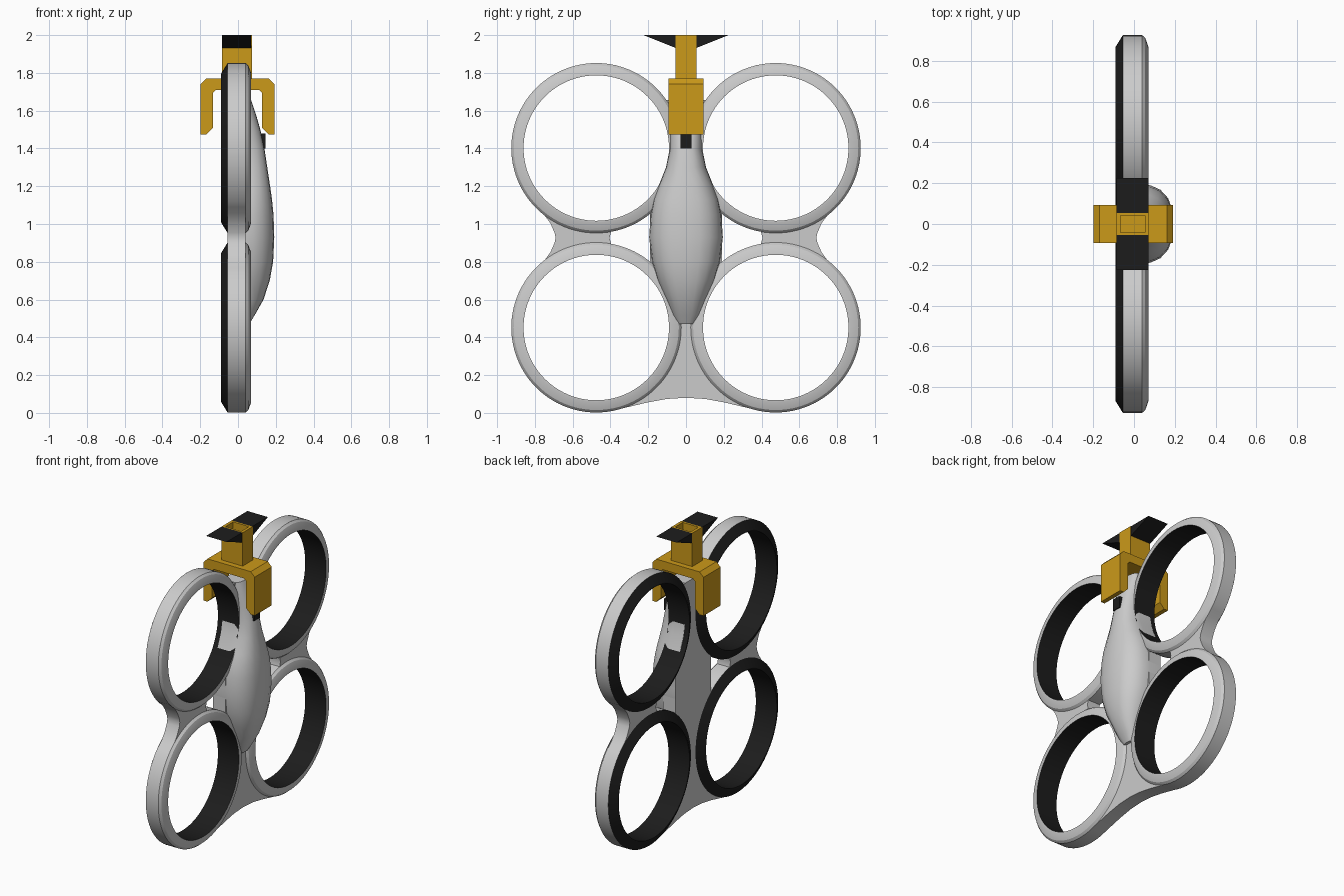
import bpy, bmesh
from math import sin, cos, radians, pi
from mathutils import Matrix

if "Cube" in bpy.data.objects:
    bpy.data.objects.remove(bpy.data.objects["Cube"])

RY, RZ_LOW, RZ_TOP = 0.475, 0.452, 1.402   # ring centres
R_OUT, R_IN = 0.45, 0.385
X_BACK, X_FRONT = -0.055, 0.04             # plate faces
MID = (RZ_LOW + RZ_TOP) / 2


def material(name, color):
    m = bpy.data.materials.new(name)
    m.diffuse_color = (*color, 1)
    m.use_nodes = True
    m.node_tree.nodes["Principled BSDF"].inputs["Base Color"].default_value = m.diffuse_color
    return m


BLACK = material("black", (0.012, 0.012, 0.012))
YELLOW = material("yellow", (0.6, 0.32, 0.01))


def add(name, bm, mat=None, smooth=None, fix=True):
    if fix:
        bmesh.ops.recalc_face_normals(bm, faces=bm.faces)
    me = bpy.data.meshes.new(name)
    bm.to_mesh(me)
    bm.free()
    ob = bpy.data.objects.new(name, me)
    bpy.context.collection.objects.link(ob)
    if mat:
        me.materials.append(mat)
    if smooth:
        bpy.ops.object.select_all(action='DESELECT')
        ob.select_set(True)
        bpy.context.view_layer.objects.active = ob
        bpy.ops.object.shade_smooth_by_angle(angle=radians(smooth))
    return ob


def arc(z, a0, a1, r=R_OUT, n=40, y=RY):
    return [(y + r * cos(radians(a0 + (a1 - a0) * i / n)),
             z + r * sin(radians(a0 + (a1 - a0) * i / n))) for i in range(n + 1)]


def mirror(pts):
    return [(-y, z) for y, z in reversed(pts)]


def prism(bm, pts, axis, lo, hi):
    """Extrude a 2D polygon along an axis ('x': points are y,z; 'y': x,z)."""
    put = (lambda p, t: (t, p[0], p[1])) if axis == 'x' else (lambda p, t: (p[0], t, p[1]))
    a, b = [[bm.verts.new(put(p, t)) for p in pts] for t in (lo, hi)]
    bm.faces.new(a)
    bm.faces.new(b[::-1])
    for i in range(len(pts)):
        j = (i + 1) % len(pts)
        bm.faces.new((a[i], b[i], b[j], a[j]))


# Frame plate: outline with four rotor holes and two side windows
waist = [(0.757, 0.797), (0.718, 0.85), (0.696, 0.90), (0.69, MID)]
waist += [(y, 2 * MID - z) for y, z in waist[-2::-1]]
half = [(0.1, 0.074), (0.2, 0.056)] + arc(RZ_LOW, -108, 44) + waist + arc(RZ_TOP, -44, 145.5)
outline = [(0, 0.08)] + half + [(0, 1.66)] + mirror(half)
low = arc(RZ_LOW, 129, 100, n=12)
window = low + [(0.405, MID)] + [(y, 2 * MID - z) for y, z in reversed(low)]
loops = [outline, window, mirror(window)]
for z in (RZ_LOW, RZ_TOP):
    for s in (1, -1):
        loops.append(arc(z, 0, 357, R_IN + 0.004, 119, s * RY))
curve = bpy.data.curves.new("frame_outline", 'CURVE')
curve.dimensions = '2D'
curve.fill_mode = 'BOTH'
curve.extrude = (X_FRONT - X_BACK) / 2
for pts in loops:
    sp = curve.splines.new('POLY')
    sp.points.add(len(pts) - 1)
    for p, (y, z) in zip(sp.points, pts):
        p.co = (y, z, 0, 1)
    sp.use_cyclic_u = True
tmp = bpy.data.objects.new("frame_outline", curve)
bpy.context.collection.objects.link(tmp)
me = bpy.data.meshes.new_from_object(tmp.evaluated_get(bpy.context.evaluated_depsgraph_get()))
bpy.data.objects.remove(tmp)
bm = bmesh.new()
bm.from_mesh(me)
bmesh.ops.remove_doubles(bm, verts=bm.verts, dist=0.0002)
bm.transform(Matrix(((0, 0, 1, (X_FRONT + X_BACK) / 2), (1, 0, 0, 0), (0, 1, 0, 0), (0, 0, 0, 1))))
add("frame_plate", bm, smooth=30)


# Rotor rings: sloped grey front rim, black duct and back rim
def lathe(name, profile, y, z, mat=None, n=96):
    bm = bmesh.new()
    rows = [[bm.verts.new((x, y + r * cos(2 * pi * i / n), z + r * sin(2 * pi * i / n)))
             for i in range(n)] for x, r in profile]
    for a, b in zip(rows, rows[1:]):
        for i in range(n):
            j = (i + 1) % n
            bm.faces.new((a[i], a[j], b[j], b[i]))
    add(name, bm, mat, 25, fix=False)


for level, z in (("lower", RZ_LOW), ("upper", RZ_TOP)):
    for side, y in (("right", RY), ("left", -RY)):
        lathe(f"{level}_{side}_rim", [(X_FRONT, R_OUT), (0.055, 0.437), (0.07, 0.395), (0.07, R_IN)], y, z)
        lathe(f"{level}_{side}_duct", [(0.07, R_IN), (-0.09, R_IN), (-0.09, 0.393),
                                       (X_BACK, R_OUT)], y, z, BLACK)

# Fuselage: lofted shell bulging to +x; stations are z, half width, height
stations = [(0.47, 0.045, 0.06), (0.52, 0.075, 0.09), (0.60, 0.105, 0.135), (0.70, 0.15, 0.168),
            (0.80, 0.18, 0.186), (0.93, 0.195, 0.192), (1.05, 0.187, 0.188), (1.13, 0.172, 0.18),
            (1.20, 0.146, 0.17), (1.30, 0.106, 0.155), (1.40, 0.086, 0.14), (1.50, 0.085, 0.118),
            (1.58, 0.088, 0.095), (1.66, 0.088, 0.068)]
section = [(1, 0), (0.97, 0.3), (0.86, 0.6), (0.65, 0.84), (0.38, 0.97), (0, 1)]
section += [(-a, b) for a, b in section[-2::-1]]
bm = bmesh.new()
rows = []
for z, w, h in stations:
    base = 0.035
    pts = [(X_BACK, w)] + [(base + (h - base) * b, w * a) for a, b in section] + [(X_BACK, -w)]
    rows.append([bm.verts.new((x, y, z)) for x, y in pts])
for a, b in zip(rows, rows[1:]):
    for i in range(len(a)):
        j = (i + 1) % len(a)
        bm.faces.new((a[i], a[j], b[j], b[i]))
bm.faces.new(rows[0])
bm.faces.new(rows[-1][::-1])
add("fuselage", bm, smooth=40)

# Nose camera
bm = bmesh.new()
prism(bm, [(-0.03, 1.40), (0.03, 1.40), (0.03, 1.48), (-0.03, 1.48)], 'x', 0.09, 0.145)
add("nose_camera", bm, BLACK)

# Yellow clamp bracket straddling the top of the frame
arm = [(0.115, 1.71), (0.13, 1.695), (0.13, 1.51), (0.165, 1.475), (0.195, 1.475),
       (0.195, 1.74), (0.165, 1.77)]
bm = bmesh.new()
prism(bm, [(x - 0.003, z) for x, z in arm + mirror(arm)], 'y', -0.093, 0.093)
add("clamp_bracket", bm, YELLOW)

# Hollow mounting post
bm = bmesh.new()


def rect(hx, hy, z):
    return [bm.verts.new((sx * hx - 0.006, sy * hy, z)) for sx, sy in ((-1, -1), (1, -1), (1, 1), (-1, 1))]


rings = [rect(0.08, 0.055, 1.765), rect(0.08, 0.055, 2.0), rect(0.06, 0.042, 2.0), rect(0.06, 0.042, 1.9)]
for a, b in zip(rings, rings[1:]):
    for i in range(4):
        bm.faces.new((a[i], a[(i + 1) % 4], b[(i + 1) % 4], b[i]))
bm.faces.new(rings[0])
bm.faces.new(rings[-1])
add("mounting_post", bm, YELLOW)

# Black wedge fins on both sides of the post
fin = [(0.055, 1.932), (0.225, 2.0), (0.055, 2.0)]
for side, pts in (("right", fin), ("left", mirror(fin))):
    bm = bmesh.new()
    prism(bm, pts, 'x', -0.086, 0.07)
    add(f"{side}_fin", bm, BLACK)
